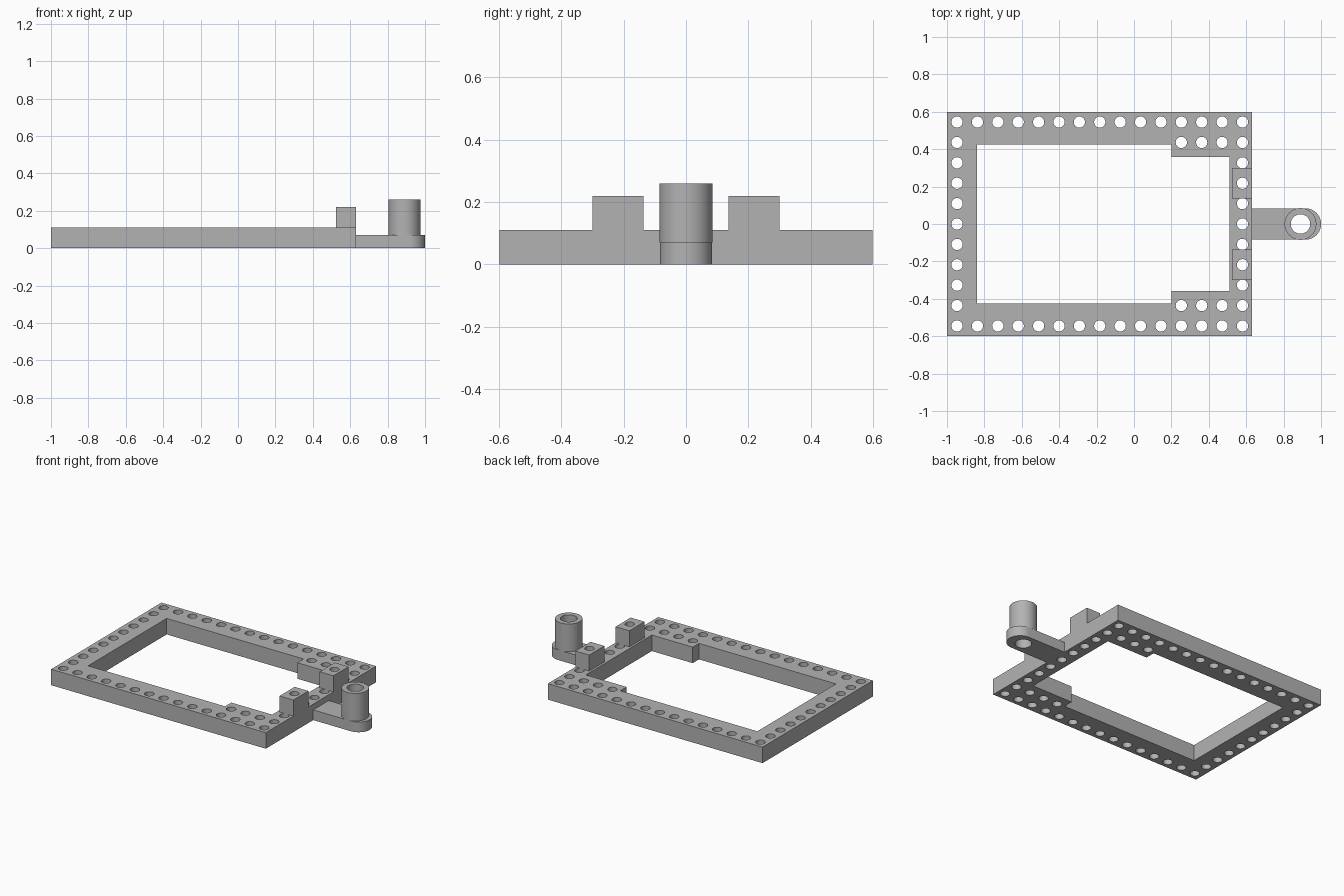
import bpy
import bmesh
import math

cube = bpy.data.objects.get("Cube")
if cube:
    bpy.data.objects.remove(cube, do_unlink=True)

# Single plain grey
grey = bpy.data.materials.new("plain_grey")
grey.use_nodes = True
colour = (0.45, 0.45, 0.45, 1)
grey.diffuse_color = colour
grey.node_tree.nodes["Principled BSDF"].inputs["Base Color"].default_value = colour


def arc(cx, cy, r, start=0, sweep=360, steps=32):
    """Points along an arc; a full circle leaves out the repeated end point."""
    count = steps if sweep == 360 else steps + 1
    angles = [math.radians(start + sweep * i / steps) for i in range(count)]
    return [(cx + r * math.cos(a), cy + r * math.sin(a)) for a in angles]


def rect(x0, x1, y0, y1):
    return [(x0, y0), (x1, y0), (x1, y1), (x0, y1)]


def extrude_outline(name, loops, z0, z1):
    """Solid from an outer loop and any number of holes."""
    curve = bpy.data.curves.new(name, 'CURVE')
    curve.dimensions = '2D'
    curve.fill_mode = 'BOTH'
    curve.extrude = (z1 - z0) / 2
    for loop in loops:
        spline = curve.splines.new('POLY')
        spline.points.add(len(loop) - 1)
        for point, (x, y) in zip(spline.points, loop):
            point.co = (x, y, 0, 1)
        spline.use_cyclic_u = True
    helper = bpy.data.objects.new(name + "_outline", curve)
    mesh = bpy.data.meshes.new_from_object(helper)
    bpy.data.objects.remove(helper, do_unlink=True)

    # Weld caps to walls and seat the solid at its height
    bm = bmesh.new()
    bm.from_mesh(mesh)
    bmesh.ops.remove_doubles(bm, verts=bm.verts, dist=0.0001)
    bmesh.ops.translate(bm, verts=bm.verts, vec=(0, 0, (z0 + z1) / 2))
    bmesh.ops.recalc_face_normals(bm, faces=bm.faces)
    bm.to_mesh(mesh)
    bm.free()
    mesh.name = name
    mesh.materials.clear()
    mesh.materials.append(grey)
    obj = bpy.data.objects.new(name, mesh)
    bpy.context.collection.objects.link(obj)
    bpy.ops.object.select_all(action='DESELECT')
    obj.select_set(True)
    bpy.context.view_layer.objects.active = obj
    bpy.ops.object.shade_smooth_by_angle(angle=math.radians(30))
    return obj


pitch, hole_r = 0.109, 0.03
left_x, right_x = -0.946, 0.58
frame_top = 0.11

# Hole grid: both long rows, both end columns, and extra holes by the wide corners
holes = []
for i in range(15):
    for j in range(-5, 6):
        corner_pad = abs(j) == 4 and i >= 11
        if abs(j) == 5 or i in (0, 14) or corner_pad:
            holes.append(arc(left_x + i * pitch, j * pitch, hole_r))

# Frame with a stepped opening
upper = [(0.51, 0), (0.51, 0.358), (0.2, 0.358), (0.2, 0.426), (-0.84, 0.426)]
opening = upper[1:] + [(x, -y) for x, y in reversed(upper[1:])]
extrude_outline("frame", [rect(-1, 0.63, -0.598, 0.598), opening] + holes, 0, frame_top)

# Pair of raised blocks, drilled in line with the frame holes
for side, name in ((1, "back_block"), (-1, "front_block")):
    y = side * 2 * pitch
    extrude_outline(name, [rect(0.525, 0.63, y - 0.082, y + 0.082),
                           arc(right_x, y, hole_r)], frame_top, 0.22)

# Round-ended arm and hollow post
half = 0.084
bore = arc(0.89, 0, 0.052, steps=48)
arm = [(0.63, -half)] + arc(1 - half, 0, half, -90, 180) + [(0.63, half)]
extrude_outline("arm", [arm, bore], 0, 0.07)
extrude_outline("post", [arc(0.89, 0, 0.085, steps=48), bore], 0.07, 0.26)
